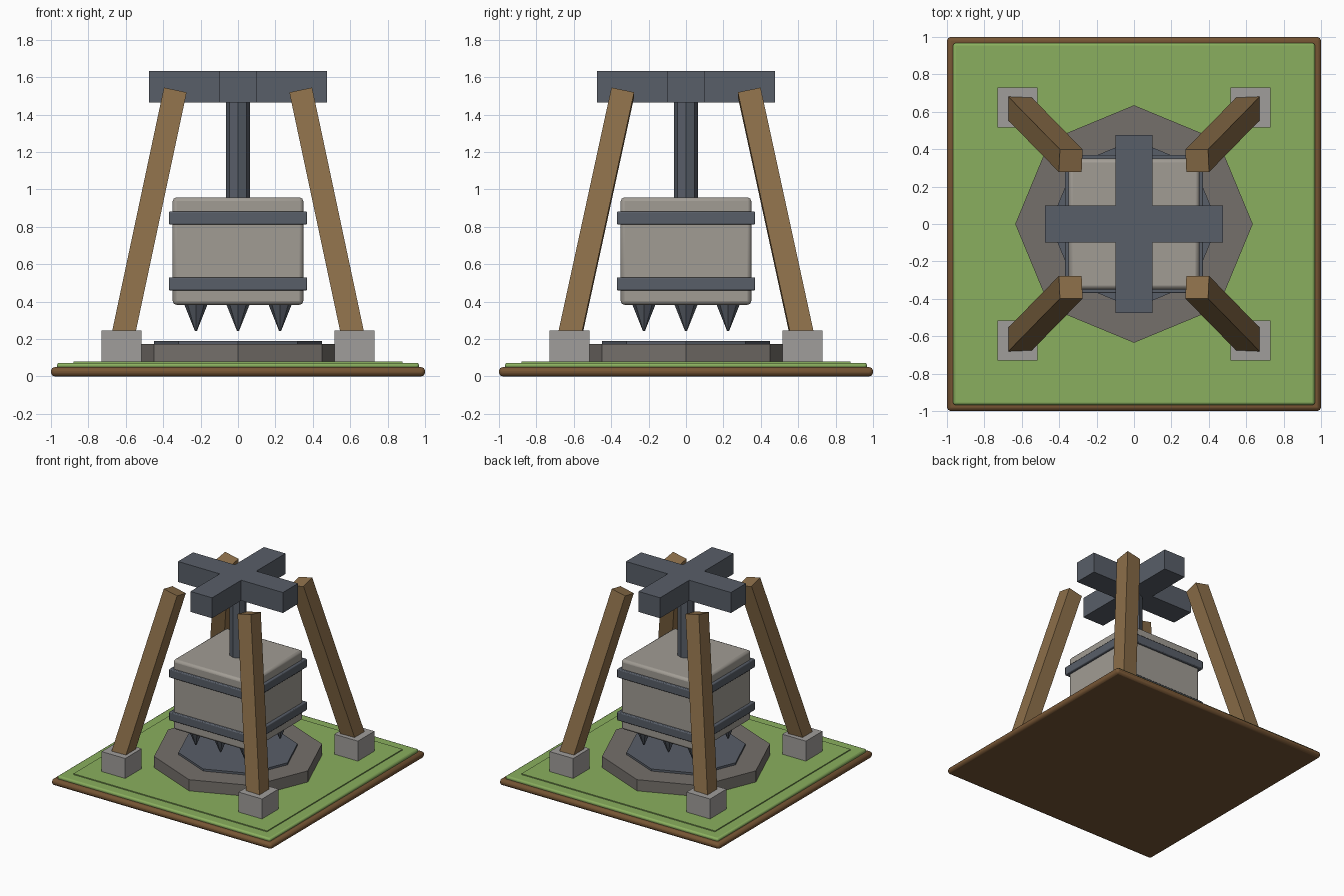
import bpy
from math import radians
from mathutils import Euler, Vector

if "Cube" in bpy.data.objects:
    bpy.data.objects.remove(bpy.data.objects["Cube"], do_unlink=True)


def material(name, r, g, b):
    """Flat colour from 0-255 display values, stored as linear."""
    lin = [((c / 255 + 0.055) / 1.055) ** 2.4 for c in (r, g, b)] + [1.0]
    mat = bpy.data.materials.new(name)
    mat.use_nodes = True
    mat.diffuse_color = lin
    bsdf = mat.node_tree.nodes["Principled BSDF"]
    bsdf.inputs["Base Color"].default_value = lin
    bsdf.inputs["Roughness"].default_value = 0.9
    return mat


soil = material("soil brown", 118, 85, 52)
grass = material("grass green", 138, 175, 94)
stone = material("warm stone", 161, 156, 148)
footing = material("pale footing stone", 160, 157, 155)
dark_stone = material("dark stone", 117, 112, 107)
iron = material("blue grey iron", 88, 94, 104)
wood = material("timber", 139, 110, 73)


def finish(name, mat, bevel=0.0, segments=2):
    ob = bpy.context.object
    ob.name = name
    ob.data.materials.append(mat)
    if bevel:
        mod = ob.modifiers.new("Bevel", "BEVEL")
        mod.width = bevel
        mod.segments = segments
        bpy.ops.object.shade_smooth_by_angle(angle=radians(35))
    return ob


def box(name, mat, half_x, half_y, z0, z1, x=0, y=0, bevel=0.0):
    bpy.ops.mesh.primitive_cube_add(size=1, location=(x, y, (z0 + z1) / 2))
    bpy.context.object.scale = (2 * half_x, 2 * half_y, z1 - z0)
    bpy.ops.object.transform_apply(location=False, rotation=False, scale=True)
    return finish(name, mat, bevel)


def prism(name, mat, r0, r1, z0, z1, x=0, y=0, sides=8):
    """Low-sided column with a corner on each axis."""
    bpy.ops.mesh.primitive_cone_add(vertices=sides, radius1=r0, radius2=r1,
                                    depth=z1 - z0, location=(x, y, (z0 + z1) / 2))
    return finish(name, mat)


# Ground tile
box("soil_slab", soil, 1, 1, 0, 0.05, bevel=0.02)
box("grass_layer", grass, 0.967, 0.967, 0.04, 0.073, bevel=0.012)
box("grass_plateau", grass, 0.88, 0.88, 0.06, 0.081)

# Anvil
prism("anvil_base", dark_stone, 0.635, 0.635, 0.07, 0.173)
prism("anvil_plate", iron, 0.45, 0.45, 0.16, 0.19)

# Leaning legs on stone footings
LEG, LENGTH, TILT = 0.124, 1.38, radians(12)
for sx, side in ((-1, "right"), (1, "left")):
    for sy, end in ((-1, "front"), (1, "back")):
        box(f"footing_{end}_{side}", footing, 0.107, 0.107, 0.07, 0.245,
            0.622 * sx, 0.622 * sy)
        turn = Euler((sy * TILT, -sx * TILT, 0))
        top = Vector((0.338 * sx, 0.338 * sy, 1.519))
        centre = top - turn.to_matrix() @ Vector((0, 0, LENGTH / 2))
        leg = box(f"leg_{end}_{side}", wood, LEG / 2, LEG / 2,
                  -LENGTH / 2, LENGTH / 2)
        leg.location = centre
        leg.rotation_euler = turn

# Crossed beams and hanging shaft
box("cross_beam_x", iron, 0.477, 0.098, 1.465, 1.633)
box("cross_beam_y", iron, 0.098, 0.477, 1.465, 1.633)
prism("shaft", iron, 0.063, 0.063, 0.94, 1.48)

# Hammer block with iron bands
box("hammer_block", stone, 0.349, 0.349, 0.383, 0.957, bevel=0.02)
for name, z in (("lower", 0.495), ("upper", 0.847)):
    box(f"{name}_band", iron, 0.37, 0.37, z - 0.035, z + 0.035, bevel=0.007)

# Spikes under the hammer
for i in (-1, 0, 1):
    for j in (-1, 0, 1):
        prism(f"spike_{i + 1}_{j + 1}", iron, 0.006, 0.064, 0.244, 0.39,
              0.225 * i, 0.225 * j)
